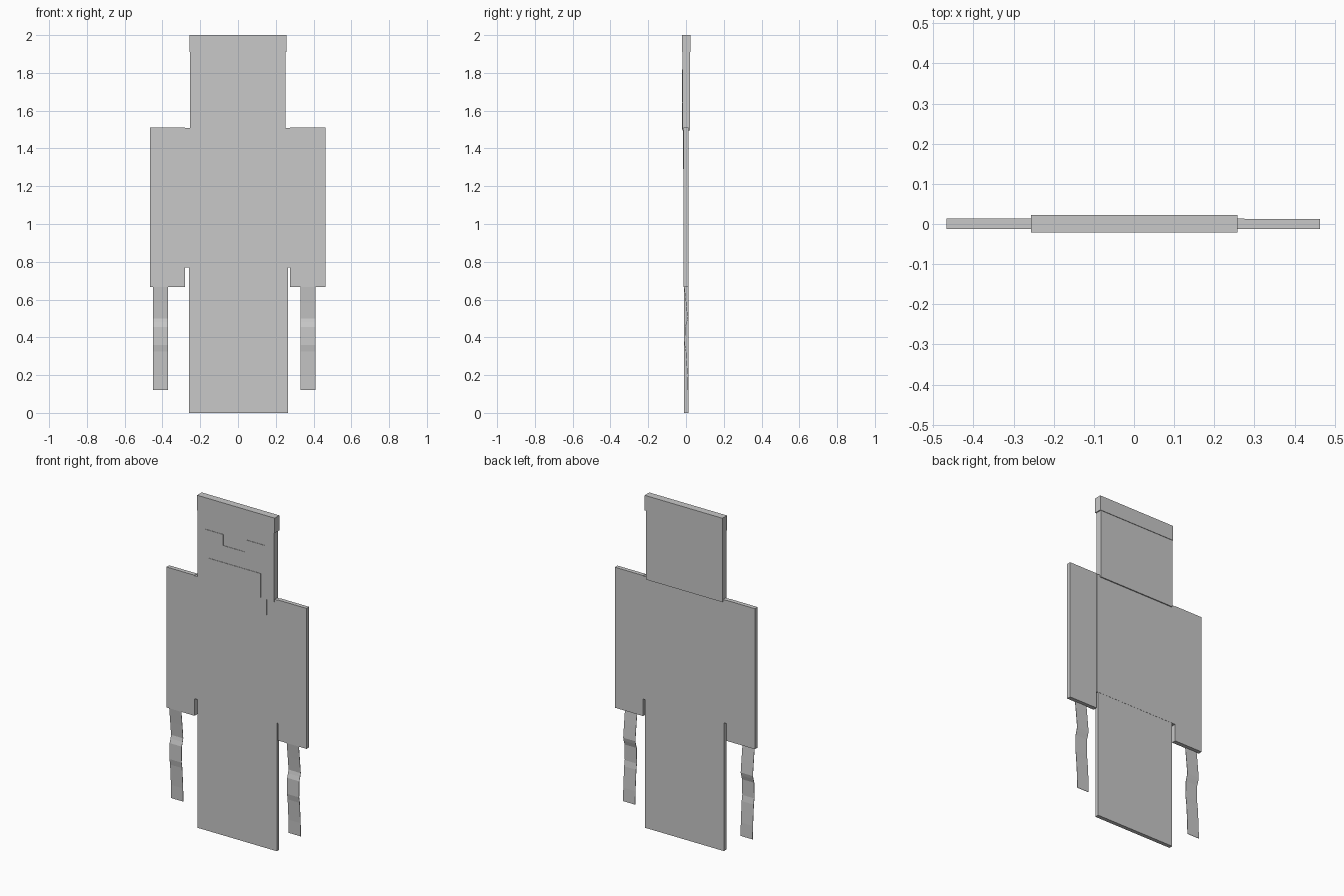
import bpy

if "Cube" in bpy.data.objects:
    bpy.data.objects.remove(bpy.data.objects["Cube"], do_unlink=True)

GREY = (0.58, 0.58, 0.58, 1)
grey = bpy.data.materials.new("light grey")
grey.use_nodes = True
grey.diffuse_color = GREY
for node in grey.node_tree.nodes:
    if node.type == "BSDF_PRINCIPLED":
        node.inputs["Base Color"].default_value = GREY


def add_mesh(name, verts, faces):
    mesh = bpy.data.meshes.new(name)
    mesh.from_pydata(verts, [], faces)
    mesh.materials.append(grey)
    obj = bpy.data.objects.new(name, mesh)
    bpy.context.collection.objects.link(obj)
    return obj


def slab(name, x, y, z):
    """Box spanning the given (low, high) ranges."""
    verts = [(a, b, c) for c in z for b in y for a in x]
    faces = [(0, 2, 3, 1), (4, 5, 7, 6), (0, 1, 5, 4),
             (2, 6, 7, 3), (0, 4, 6, 2), (1, 3, 7, 5)]
    return add_mesh(name, verts, faces)


# Main flat body parts
slab("head", (-0.255, 0.252), (-0.018, 0.02), (1.495, 1.91))
slab("head_band", (-0.257, 0.258), (-0.021, 0.023), (1.91, 2.0))
slab("torso", (-0.282, 0.275), (-0.013, 0.0135), (0.77, 1.508))
slab("right_arm", (-0.467, -0.28), (-0.012, 0.014), (0.667, 1.51))
slab("left_arm", (0.275, 0.463), (-0.012, 0.013), (0.667, 1.51))
slab("legs", (-0.26, 0.265), (-0.011, 0.0125), (0.0, 0.775))

# Thin face plates
FACE = (-0.0205, -0.017)
slab("right_eye", (-0.21, -0.085), FACE, (1.735, 1.81))
slab("left_eye", (0.065, 0.19), FACE, (1.75, 1.818))
slab("nose", (-0.084, 0.057), FACE, (1.645, 1.744))
slab("beard", (-0.18, 0.165), FACE, (1.5, 1.642))

# Beard continuing over the chest
CHEST = (-0.0165, -0.012)
slab("beard_lower", (-0.18, 0.2), CHEST, (1.4, 1.5))
slab("beard_tip", (-0.055, 0.14), CHEST, (1.29, 1.4))

# Wavy hanging strips below the arms: (y, z) profile
PROFILE = [(-0.01, 0.68), (0.001, 0.58), (0.009, 0.5), (0.004, 0.48),
           (-0.004, 0.455), (-0.006, 0.36), (0, 0.325),
           (0.008, 0.2), (0.01, 0.12)]
for name, x0, x1 in (("right_strip", -0.45, -0.37), ("left_strip", 0.33, 0.41)):
    verts = [(x, y, z) for y, z in PROFILE for x in (x0, x1)]
    faces = [(2 * i, 2 * i + 2, 2 * i + 3, 2 * i + 1)
             for i in range(len(PROFILE) - 1)]
    strip = add_mesh(name, verts, faces)
    solid = strip.modifiers.new("thickness", "SOLIDIFY")
    solid.thickness = 0.002
    solid.offset = 0
